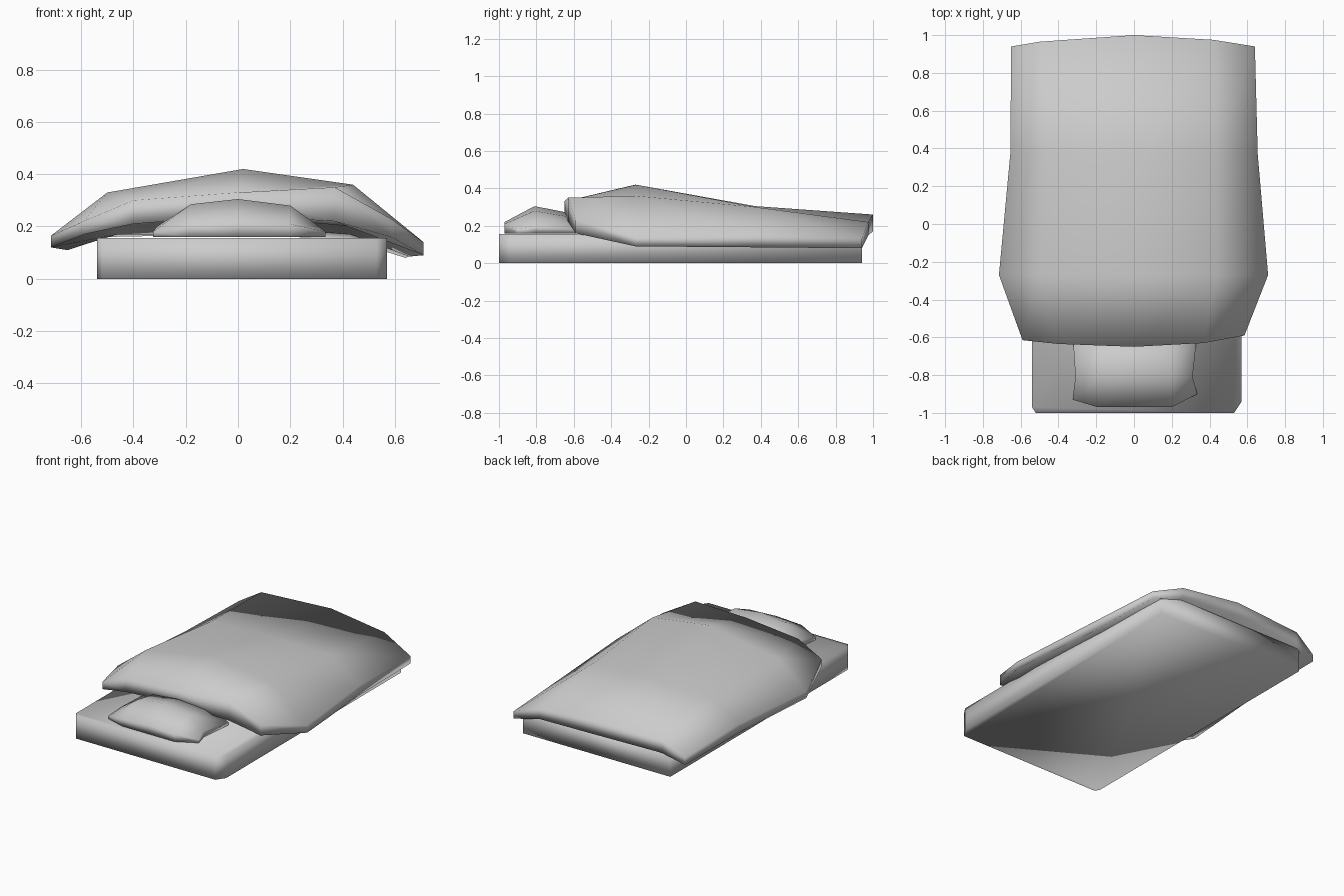
import bpy
import bmesh

cube = bpy.data.objects.get("Cube")
if cube:
    bpy.data.objects.remove(cube, do_unlink=True)

GREY = (0.6, 0.6, 0.6, 1.0)
fabric = bpy.data.materials.new("plain grey fabric")
fabric.use_nodes = True
fabric.diffuse_color = GREY
fabric.node_tree.nodes["Principled BSDF"].inputs["Base Color"].default_value = GREY


def finish(name, bm):
    """Turn a bmesh into a smooth, coloured object."""
    bmesh.ops.recalc_face_normals(bm, faces=bm.faces)
    mesh = bpy.data.meshes.new(name)
    bm.to_mesh(mesh)
    bm.free()
    mesh.materials.append(fabric)
    for face in mesh.polygons:
        face.use_smooth = True
    obj = bpy.data.objects.new(name, mesh)
    bpy.context.collection.objects.link(obj)
    return obj


def padded_sheet(name, rows):
    """Loft rows of (xs, ys, tops, unders) into a closed padded sheet."""
    bm = bmesh.new()
    top, under = [], []
    for xs, ys, tops, unders in rows:
        top.append([bm.verts.new(p) for p in zip(xs, ys, tops)])
        under.append([bm.verts.new(p) for p in zip(xs, ys, unders)])
    last_row, last_col = len(top) - 1, len(top[0]) - 1
    for grid in (top, under):
        for a, b in zip(grid, grid[1:]):
            for i in range(last_col):
                bm.faces.new((a[i], a[i + 1], b[i + 1], b[i]))
    for r in (0, last_row):
        for i in range(last_col):
            bm.faces.new((top[r][i], top[r][i + 1], under[r][i + 1], under[r][i]))
    for c in (0, last_col):
        for r in range(last_row):
            bm.faces.new((top[r][c], top[r + 1][c], under[r + 1][c], under[r][c]))
    return finish(name, bm)


# Mattress: a slab with small clipped front corners
outline = [(-0.54, 0.94), (-0.54, -0.97), (-0.52, -1), (0.53, -1), (0.57, -0.94), (0.57, 0.94)]
bm = bmesh.new()
base = bm.faces.new([bm.verts.new((x, y, 0)) for x, y in outline])
raised = bmesh.ops.extrude_face_region(bm, geom=[base])["geom"]
bmesh.ops.translate(bm, vec=(0, 0, 0.155),
                    verts=[v for v in raised if isinstance(v, bmesh.types.BMVert)])
finish("mattress", bm)

# Pillow: a puffed sheet resting at the head end
pillow_x = (-0.325, -0.19, 0.0, 0.2, 0.335)
flat = [0.16] * len(pillow_x)
padded_sheet("pillow", [
    (pillow_x, (-0.93, -0.97, -0.97, -0.97, -0.9), (0.18, 0.21, 0.22, 0.21, 0.18), flat),
    ((-0.31, -0.18, 0.0, 0.2, 0.31), [-0.81] * 5, (0.2, 0.285, 0.305, 0.28, 0.2), flat),
    (pillow_x, [-0.58] * 5, (0.18, 0.24, 0.26, 0.24, 0.18), flat),
])

# Blanket: a wide draped sheet, highest near the head and thin at its sides
padded_sheet("blanket", [
    ((-0.59, -0.4, 0.0, 0.37, 0.585), (-0.615, -0.635, -0.65, -0.63, -0.59),
     (0.22, 0.3, 0.33, 0.35, 0.23), (0.17, 0.21, 0.24, 0.22, 0.16)),
    ((-0.715, -0.5, 0.02, 0.44, 0.71), [-0.27] * 5,
     (0.165, 0.33, 0.42, 0.36, 0.14), (0.12, 0.2, 0.24, 0.2, 0.09)),
    ((-0.655, -0.46, 0.02, 0.43, 0.655), [0.37] * 5,
     (0.17, 0.29, 0.305, 0.3, 0.15), (0.11, 0.17, 0.2, 0.17, 0.085)),
    ((-0.65, -0.5, 0.0, 0.42, 0.64), (0.94, 0.965, 1.0, 0.975, 0.94),
     (0.16, 0.25, 0.26, 0.22, 0.13), (0.11, 0.16, 0.17, 0.15, 0.08)),
])
